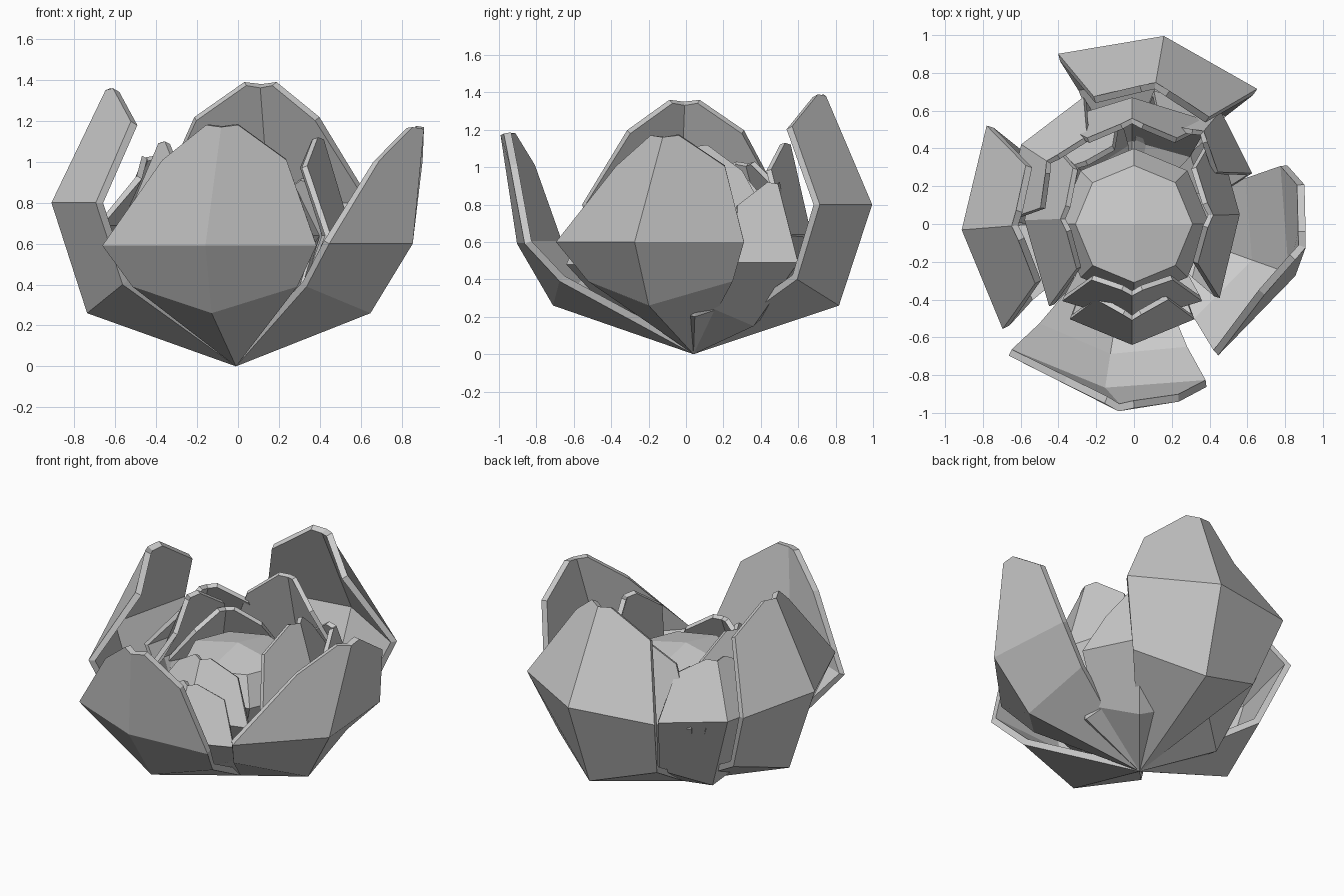
import bpy, bmesh
from math import radians, sin, cos, pi
from mathutils import Matrix, Vector

cube = bpy.data.objects.get("Cube")
if cube:
    bpy.data.objects.remove(cube, do_unlink=True)

grey = bpy.data.materials.new("stone_grey")
grey.use_nodes = True
COLOUR = (0.6, 0.6, 0.6, 1)
grey.diffuse_color = COLOUR
grey.node_tree.nodes["Principled BSDF"].inputs["Base Color"].default_value = COLOUR

ROOT = Vector((-0.01, 0.04, 0))


def add_object(name, bm):
    bmesh.ops.recalc_face_normals(bm, faces=bm.faces)
    mesh = bpy.data.meshes.new(name)
    bm.to_mesh(mesh)
    bm.free()
    mesh.materials.append(grey)
    obj = bpy.data.objects.new(name, mesh)
    bpy.context.collection.objects.link(obj)
    return obj


def petal(name, angle, r, width, mid_z, top_z, tip_r, low,
          edge_r=None, shoulder_r=None, shift=0.0, thick=0.03):
    """Folded petal: root, low row, widest row, shoulder and blunt tip."""
    low_r, low_z, low_edge_z = low
    rise = top_z - mid_z
    edge_r = edge_r or 0.8 * r
    shoulder_r = shoulder_r or edge_r + (tip_r - r) * 0.8
    bm = bmesh.new()
    spin = Matrix.Translation(ROOT) @ Matrix.Rotation(radians(angle), 4, 'Z')

    def vert(x, y, z):
        return bm.verts.new(spin @ Vector((x, y, z)))

    root = vert(0, 0, 0)
    low_mid = vert(low_r, 0, low_z)
    wide_mid = vert(r, 0, mid_z)
    tip_mid = vert(tip_r, shift, top_z - 0.01)
    for side in (-1, 1):
        low_edge = vert(low_r * edge_r / r, side * width * 0.77, low_edge_z)
        wide_edge = vert(edge_r, side * width, mid_z)
        shoulder = vert(shoulder_r, side * width * 0.58 + shift, mid_z + rise * 0.71)
        tip = vert(tip_r - 0.03, side * width * 0.15 + shift, top_z)
        for loop in ((root, low_mid, low_edge),
                     (low_mid, wide_mid, wide_edge, low_edge),
                     (wide_mid, tip_mid, tip, shoulder, wide_edge)):
            bm.faces.new(loop if side < 0 else loop[::-1])
    obj = add_object(name, bm)
    # Make the outer side face away from the flower axis
    face = obj.data.polygons[1]
    outward = Vector((cos(radians(angle)), sin(radians(angle)), 0))
    if face.normal.dot(outward) < 0:
        obj.data.flip_normals()
    shell = obj.modifiers.new("Thickness", 'SOLIDIFY')
    shell.thickness = thick
    shell.offset = -1
    return obj


# Large outer petals: two upright, two spread open
petal("back_petal", 80, 0.97, 0.535, 0.80, 1.39, 0.72, (0.79, 0.26, 0.40),
      0.78, 0.59, thick=0.04)
petal("right_petal", 184.5, 0.905, 0.54, 0.80, 1.36, 0.64, (0.73, 0.26, 0.40),
      0.73, 0.54, thick=0.04)
petal("front_petal", 261, 0.955, 0.53, 0.59, 1.18, 1.03, (0.76, 0.26, 0.39),
      0.83, 0.93, 0.09, 0.04)
petal("left_petal", -20, 0.92, 0.535, 0.60, 1.17, 0.92, (0.70, 0.26, 0.39),
      0.68, 0.80, 0.16, 0.04)

# Middle petals
MID = (0.42, 0.20, 0.31)
petal("middle_left_petal", 1, 0.57, 0.44, 0.64, 1.12, 0.43, MID)
petal("middle_back_petal", 90, 0.63, 0.41, 0.64, 1.13, 0.52, MID)
petal("middle_right_petal", 182, 0.57, 0.46, 0.64, 1.10, 0.38, MID)
petal("middle_front_petal", 270, 0.68, 0.33, 0.48, 0.81, 0.55, MID)
petal("gap_left_petal", 50, 0.73, 0.34, 0.49, 0.92, 0.59, (0.42, 0.15, 0.25))
petal("gap_right_petal", 147, 0.70, 0.39, 0.69, 1.03, 0.54, (0.46, 0.17, 0.28))

# Inner petals
INNER = (0.36, 0.2, 0.3)
petal("inner_front_petal", 270, 0.56, 0.37, 0.58, 0.93, 0.42, INNER)
petal("inner_back_petal", 138, 0.53, 0.36, 0.60, 0.93, 0.41, INNER)

# Central bud: eight-sided with four kite faces on top
bm = bmesh.new()
rings = []
for radius, z in ((0.04, 0.18), (0.22, 0.36), (0.40, 0.64), (0.31, 0.82)):
    rings.append([bm.verts.new((radius * cos(i * pi / 4), radius * sin(i * pi / 4), z))
                  for i in range(8)])
for lower, upper in zip(rings, rings[1:]):
    for i in range(8):
        j = (i + 1) % 8
        bm.faces.new((lower[i], lower[j], upper[j], upper[i]))
bm.faces.new(rings[0][::-1])
apex = bm.verts.new((0, 0, 0.89))
for i in range(0, 8, 2):
    bm.faces.new((apex, rings[-1][i], rings[-1][i + 1], rings[-1][(i + 2) % 8]))
add_object("bud", bm)
